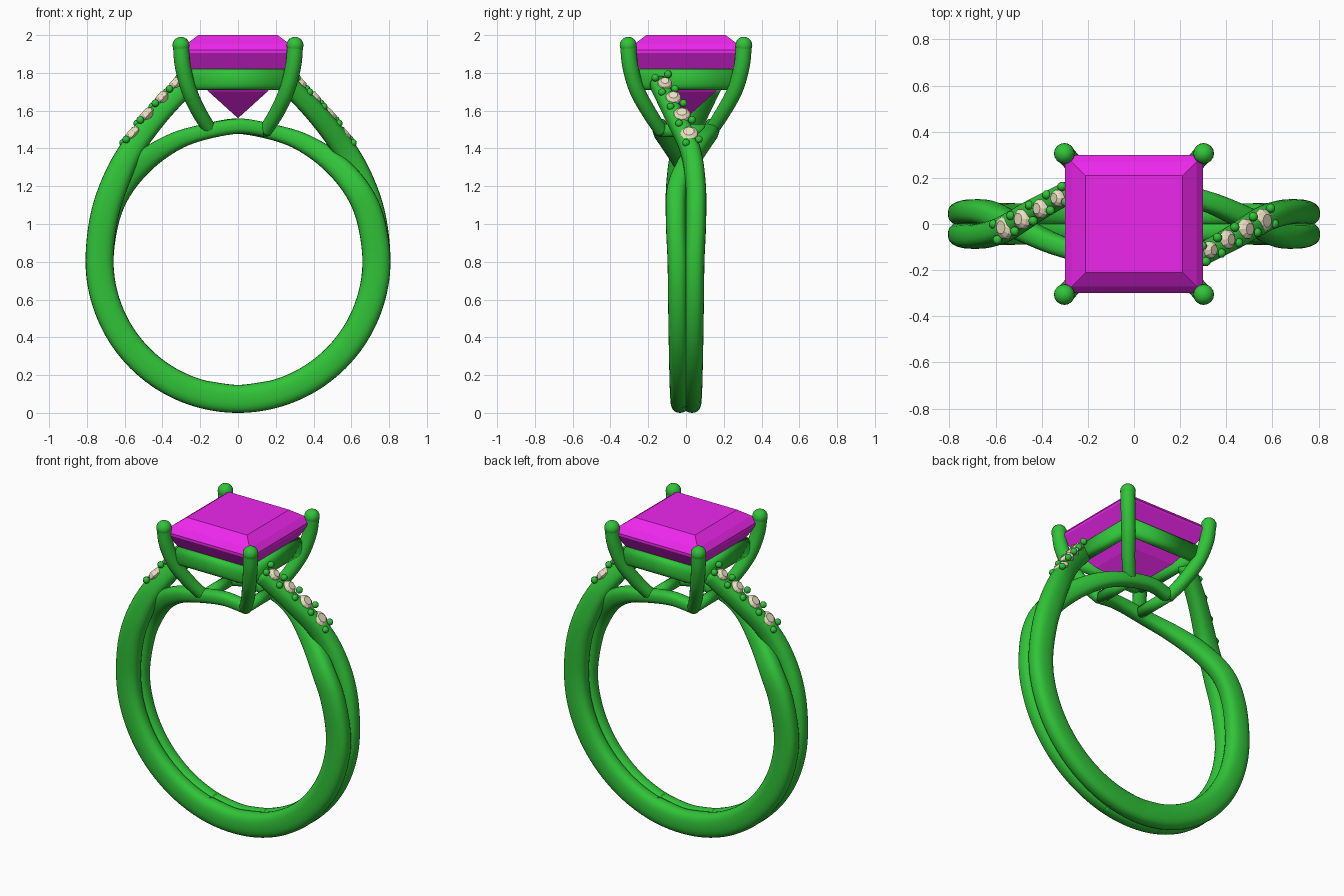
import bpy, bmesh
from math import sin, cos, pi, radians, copysign, sqrt
from mathutils import Vector, Matrix

if "Cube" in bpy.data.objects:
    bpy.data.objects.remove(bpy.data.objects["Cube"])


def material(name, rgb):
    m = bpy.data.materials.new(name)
    m.diffuse_color = (*rgb, 1)
    m.use_nodes = True
    m.node_tree.nodes["Principled BSDF"].inputs["Base Color"].default_value = m.diffuse_color
    return m


METAL = material("green_metal", (0.03, 0.55, 0.04))
MAGENTA = material("magenta_gem", (0.85, 0.02, 0.85))
CREAM = material("cream_gem", (0.85, 0.75, 0.55))


def finish(bm, name, mat, smooth):
    bmesh.ops.recalc_face_normals(bm, faces=bm.faces)
    for f in bm.faces:
        f.smooth = smooth
    me = bpy.data.meshes.new(name)
    bm.to_mesh(me)
    bm.free()
    me.materials.append(mat)
    ob = bpy.data.objects.new(name, me)
    bpy.context.collection.objects.link(ob)
    return ob


def spline(keys, steps):
    """Catmull-Rom through keys of (x, y, z, half depth, half width)."""
    k = [keys[0]] + keys + [keys[-1]]
    out = []
    for i in range(1, len(k) - 2):
        for s in range(steps):
            t = s / steps
            out.append([0.5 * (2 * b + (c - a) * t + (2 * a - 5 * b + 4 * c - d) * t * t
                               + (3 * b - a - 3 * c + d) * t ** 3)
                        for a, b, c, d in zip(*k[i - 1:i + 3])])
    return out + [list(keys[-1])]


def sweep(name, keys, steps=6, power=2.0, sides=20):
    pts = spline(keys, steps)
    pos = [Vector(p[:3]) for p in pts]
    bm = bmesh.new()
    rings = []
    for i, p in enumerate(pts):
        t = (pos[min(i + 1, len(pos) - 1)] - pos[max(i - 1, 0)]).normalized()
        ref = Vector((1, 0, 0)) if abs(t.y) > 0.9 else Vector((0, 1, 0))
        s = (ref - t * ref.dot(t)).normalized()
        n = t.cross(s)
        ring = []
        for j in range(sides):
            c, d = cos(2 * pi * j / sides), sin(2 * pi * j / sides)
            c = copysign(abs(c) ** (2 / power), c)
            d = copysign(abs(d) ** (2 / power), d)
            ring.append(bm.verts.new(pos[i] + n * p[3] * c + s * p[4] * d))
        rings.append(ring)
    for a, b in zip(rings, rings[1:]):
        for j in range(sides):
            bm.faces.new((a[j], a[(j + 1) % sides], b[(j + 1) % sides], b[j]))
    bm.faces.new(rings[0])
    bm.faces.new(rings[-1])
    return finish(bm, name, METAL, True)


def gem(name, profile, sides, mat, matrix=Matrix()):
    """Faceted stone: stacked polygons of (height, radius), ending in a point."""
    bm = bmesh.new()
    rings = [[bm.verts.new(matrix @ Vector((r * cos(2 * pi * (j + .5) / sides),
                                            r * sin(2 * pi * (j + .5) / sides), z)))
              for j in range(sides)] for z, r in profile[:-1]]
    tip = bm.verts.new(matrix @ Vector((0, 0, profile[-1][0])))
    bm.faces.new(rings[0])
    for a, b in zip(rings, rings[1:]):
        for j in range(sides):
            bm.faces.new((a[j], a[(j + 1) % sides], b[(j + 1) % sides], b[j]))
    for j in range(sides):
        bm.faces.new((rings[-1][j], rings[-1][(j + 1) % sides], tip))
    return finish(bm, name, mat, False)


def ball(name, co, r):
    bm = bmesh.new()
    bmesh.ops.create_uvsphere(bm, u_segments=16, v_segments=10, radius=r,
                              matrix=Matrix.Translation(co))
    return finish(bm, name, METAL, True)


# Band strands: lower half of the hoop, then the split shoulders
R, CZ = 0.733, 0.807
def hoop(side):
    return [(R * sin(a), side * (0.032 + 0.013 * k / 6), CZ - R * cos(a), 0.074,
             0.05 + 0.003 * k / 6)
            for k, a in ((k, radians(15 * k)) for k in range(-1, 7))]

upper = hoop(1) + [(0.71, 0.053, 1.03, 0.074, 0.054), (0.65, 0.05, 1.22, 0.072, 0.054),
                   (0.56, 0.02, 1.4, 0.063, 0.054), (0.42, -0.065, 1.58, 0.056, 0.05),
                   (0.26, -0.15, 1.745, 0.05, 0.045)]
lower = hoop(-1) + [(0.70, -0.053, 1.03, 0.073, 0.054), (0.625, -0.045, 1.19, 0.068, 0.054),
                    (0.5, 0.015, 1.328, 0.06, 0.052), (0.35, 0.085, 1.428, 0.05, 0.046),
                    (0.2, 0.128, 1.482, 0.042, 0.042), (0, 0.14, 1.518, 0.04, 0.04),
                    (-0.14, 0.13, 1.5, 0.038, 0.038)]

# Shoulder stone centres
stones = [(0.565, 0.015, 1.48, 0.052), (0.49, -0.022, 1.583, 0.047),
          (0.41, -0.067, 1.672, 0.043), (0.335, -0.112, 1.748, 0.039)]
out = Vector((0.75, 0, 0.66)).normalized()
tilt = out.to_track_quat('Z', 'Y').to_matrix().to_4x4()
run = (Vector(stones[-1][:3]) - Vector(stones[0][:3])).normalized()
across = out.cross(run).normalized()

for tag, turn in (("right", 1), ("left", -1)):
    flip = Matrix.Rotation(0 if turn == 1 else pi, 4, 'Z')
    for nm, keys in (("upper", upper), ("lower", lower)):
        sweep(f"{tag}_{nm}_strand",
              [(x * turn, y * turn, z, a, b) for x, y, z, a, b in keys], 6, 2.5, 24)
    for i, (x, y, z, r) in enumerate(stones):
        c = Vector((x, y, z))
        gem(f"{tag}_shoulder_stone_{i}",
            [(0.018, r * .55), (0.006, r * .88), (-0.008, r), (-0.015, r), (-0.06, 0)], 10,
            CREAM, flip @ Matrix.Translation(c) @ tilt)
    # Beads holding the shoulder stones
    for i in range(5):
        j = min(i, 3)
        c = Vector(stones[j][:3]) + run * (-0.058 if i < 4 else 0.05)
        for s in (-1, 1):
            ball(f"{tag}_bead_{i}_{s}", flip @ (c + across * s * 0.036), 0.02)

# Head: four prongs, gallery frame, base rails
for sx in (-1, 1):
    for sy in (-1, 1):
        path = [(.142, .13, 1.49, .036), (.205, .195, 1.59, .039), (.26, .26, 1.71, .041),
                (.293, .296, 1.84, .042), (.302, .306, 1.945, .042)]
        sweep(f"prong_{sx}_{sy}", [(x * sx, y * sy, z, r, r) for x, y, z, r in path])
        ball(f"prong_tip_{sx}_{sy}", (.302 * sx, .306 * sy, 1.946), 0.045)
    h = 0.245
    sweep(f"gallery_x_{sx}", [(-h, h * sx, 1.765, .055, .035), (h, h * sx, 1.765, .055, .035)], 1, 2.6)
    sweep(f"gallery_y_{sx}", [(h * sx, -h, 1.765, .055, .035), (h * sx, h, 1.765, .055, .035)], 1, 2.6)
    sweep(f"base_rail_{sx}", [(.142 * sx, -.13, 1.495, .035, .035), (.142 * sx, .13, 1.495, .035, .035)], 1)

# Square centre stone
q = sqrt(2)
gem("centre_stone", [(z, r * q) for z, r in ((2.0, .21), (1.955, .27), (1.92, .3), (1.905, .3),
                                           (1.82, .245), (1.7, .155), (1.56, 0))], 4, MAGENTA)
